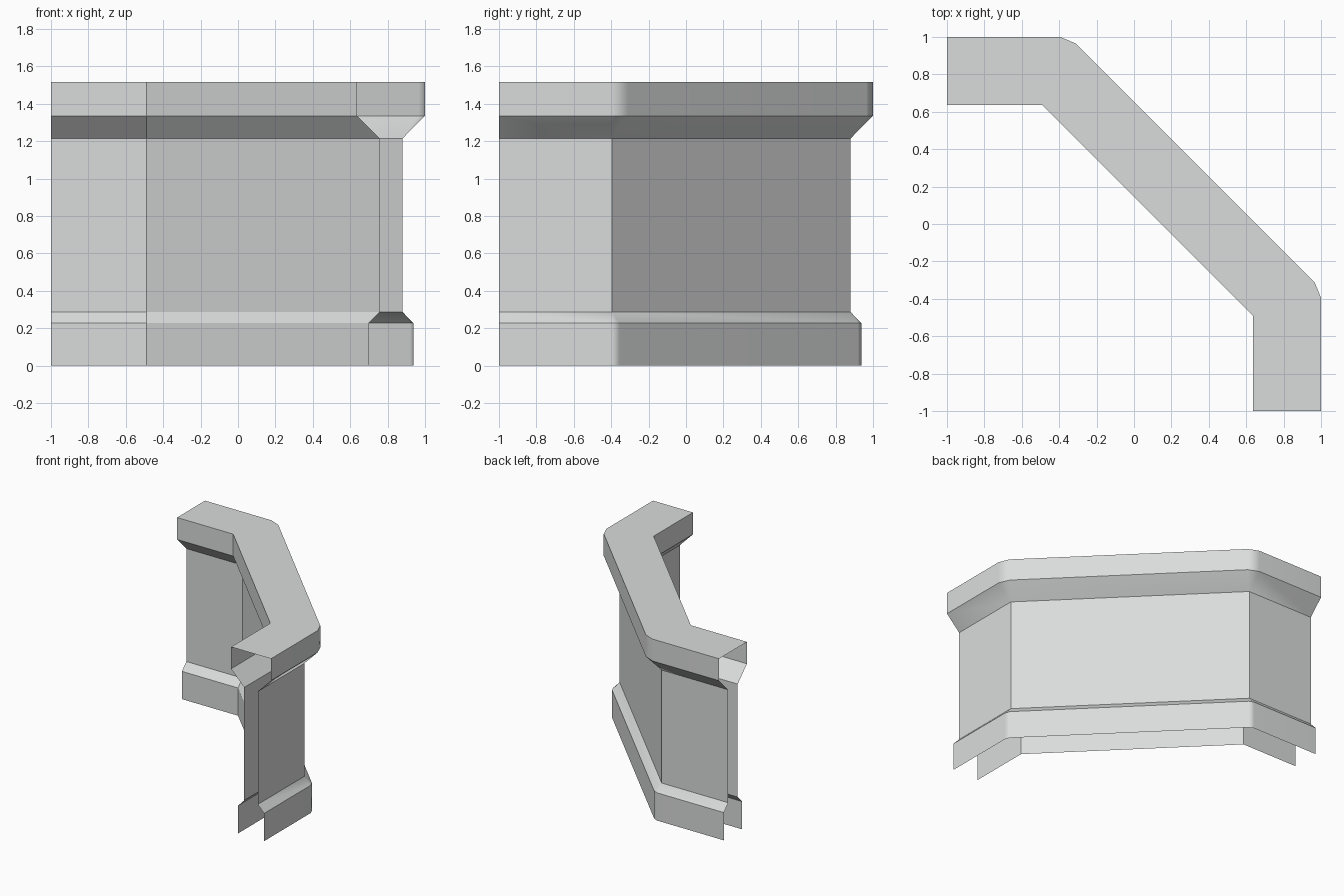
import bpy, bmesh, math

if "Cube" in bpy.data.objects:
    bpy.data.objects.remove(bpy.data.objects["Cube"])

stone = bpy.data.materials.new("pale_grey_stone")
stone.diffuse_color = (0.70, 0.72, 0.71, 1)
stone.use_nodes = True
stone.node_tree.nodes["Principled BSDF"].inputs["Base Color"].default_value = stone.diffuse_color


def outer_path(d):
    """Outer wall line pushed out by d, leaving a small flat at each bend."""
    k = d * math.sqrt(0.5)
    half = [(-1, 0.88 + d), (-0.395, 0.88 + d), (-0.395 + k, 0.88 + k)]
    return half + [(y, x) for x, y in reversed(half)]


def inner_path(d):
    """Inner wall line pushed inwards by d, with sharp bends."""
    half = [(-1, 0.757 - d), (-0.49, 0.757 - d)]
    return half + [(y, x) for x, y in reversed(half)]


def wall_part(name, levels, closed_top=False):
    """Skin both sides through (offset, z) levels; ends and bottom stay open."""
    bm = bmesh.new()
    tops = []
    for path, flip in ((outer_path, False), (inner_path, True)):
        rows = [[bm.verts.new((x, y, z)) for x, y in path(d)] for d, z in levels]
        for lo, hi in zip(rows, rows[1:]):
            for i in range(len(lo) - 1):
                quad = [lo[i], hi[i], hi[i + 1], lo[i + 1]]
                bm.faces.new(quad[::-1] if flip else quad)
        tops.append(rows[-1])
    if closed_top:
        bm.faces.new(tops[1] + tops[0][::-1])
    bmesh.ops.remove_doubles(bm, verts=bm.verts, dist=0.0005)
    bmesh.ops.dissolve_degenerate(bm, dist=0.0005, edges=bm.edges)
    me = bpy.data.meshes.new(name)
    bm.to_mesh(me)
    bm.free()
    me.materials.append(stone)
    # soft bends, crisp profile edges
    me.shade_smooth()
    me.set_sharp_from_angle(angle=math.radians(30))
    ob = bpy.data.objects.new(name, me)
    bpy.context.collection.objects.link(ob)
    mod = ob.modifiers.new("flat_faces", 'WEIGHTED_NORMAL')
    mod.keep_sharp = True
    return ob


# Plinth with sloped top, plain wall, flared coping
wall_part("base_plinth", [(0.057, 0), (0.057, 0.228), (0, 0.287)])
wall_part("wall_body", [(0, 0.287), (0, 1.215)])
wall_part("top_coping", [(0, 1.215), (0.12, 1.336), (0.12, 1.516)], True)
